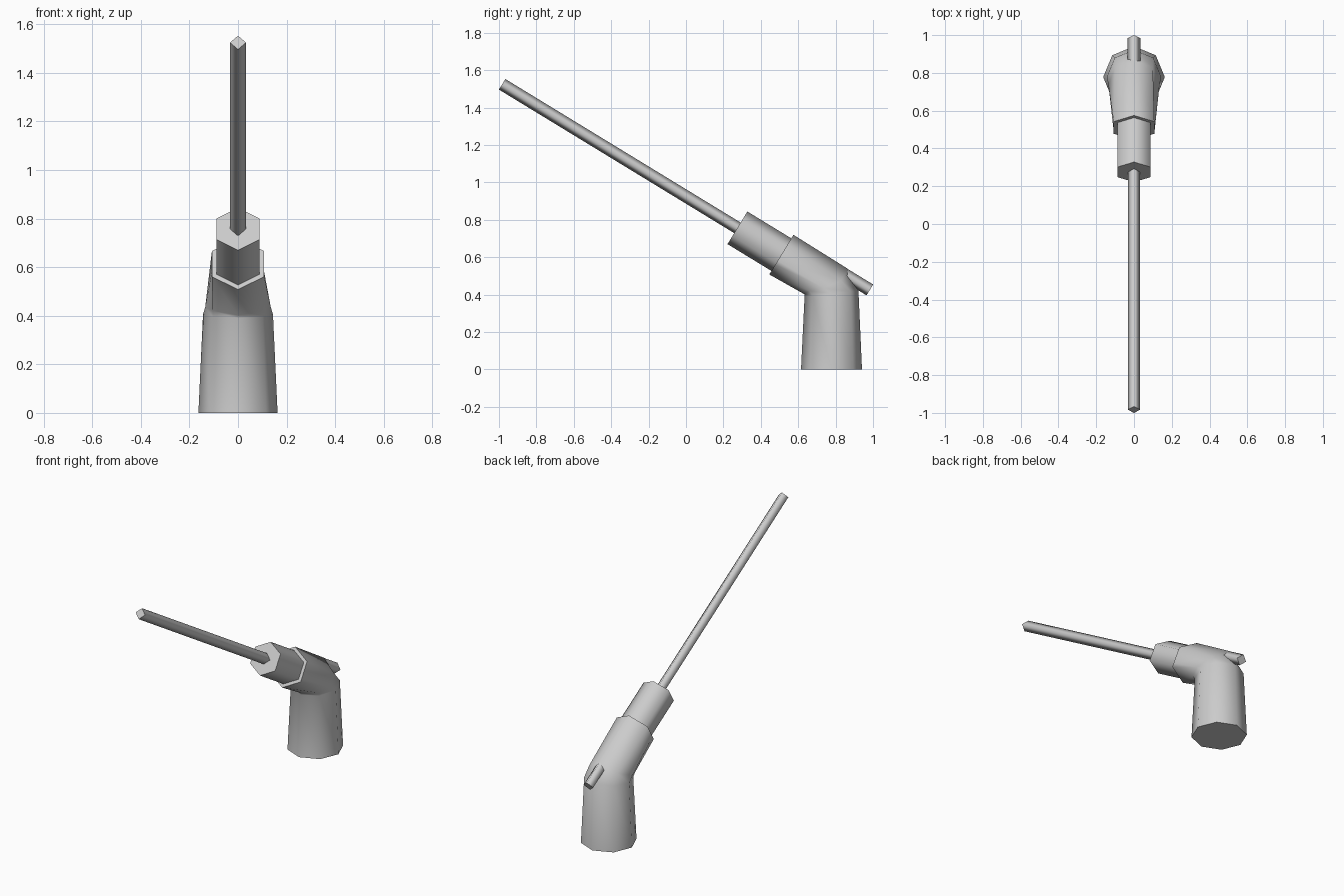
import bpy, bmesh
from math import sin, cos, radians
from mathutils import Vector

cube = bpy.data.objects.get("Cube")
if cube:
    bpy.data.objects.remove(cube, do_unlink=True)

# One plain grey for everything
grey = bpy.data.materials.new("plain grey")
grey.use_nodes = True
colour = (0.6, 0.6, 0.6, 1)
grey.diffuse_color = colour
grey.node_tree.nodes["Principled BSDF"].inputs["Base Color"].default_value = colour


def loft(name, rings):
    """Join rings of equal length with smooth sides and flat end caps."""
    bm = bmesh.new()
    loops = [[bm.verts.new(p) for p in ring] for ring in rings]
    n = len(loops[0])
    for low, high in zip(loops, loops[1:]):
        for i in range(n):
            j = (i + 1) % n
            bm.faces.new((low[i], low[j], high[j], high[i])).smooth = True
    bm.faces.new(loops[0])
    bm.faces.new(loops[-1])
    bmesh.ops.remove_doubles(bm, verts=bm.verts, dist=0.0005)
    bmesh.ops.recalc_face_normals(bm, faces=bm.faces)
    mesh = bpy.data.meshes.new(name)
    bm.to_mesh(mesh)
    bm.free()
    mesh.materials.append(grey)
    obj = bpy.data.objects.new(name, mesh)
    bpy.context.collection.objects.link(obj)


# The barrel axis slopes upward toward the front
slope = 0.61
axis = Vector((0, -1, slope)).normalized()
up = Vector((0, slope, 1)).normalized()
side = Vector((1, 0, 0))


def on_axis(y):
    return Vector((0, y, 0.757 - (y - 0.275) * slope))


def ring(centre, radius, sides):
    """Polygon square to the barrel axis, with a corner on top."""
    angles = [radians(360 * i / sides) for i in range(sides)]
    return [centre + radius * (side * sin(a) + up * cos(a)) for a in angles]


def mirrored(half):
    """Close a right-hand profile, back to front, into a symmetric ring."""
    return half + [(-x, y, z) for x, y, z in reversed(half[1:-1])]


def octagon(radius, z, lift=0):
    return [(radius * sin(radians(a)), 0.778 + radius * cos(radians(a)),
             z + lift * cos(radians(a))) for a in range(0, 360, 45)]


# Long square rod, hexagonal sleeve and the small stub at the back
loft("long_rod", [ring(on_axis(-0.983), 0.033, 4), ring(on_axis(0.32), 0.033, 4)])
loft("barrel_sleeve", [ring(on_axis(0.275), 0.102, 6), ring(on_axis(0.60), 0.102, 6)])
stub_end = Vector((0, 0.983, 0.425))
loft("rear_stub", [ring(stub_end, 0.034, 4), ring(stub_end + axis * 0.16, 0.034, 4)])

# Bent body: octagonal handle blending into a hexagonal collar
collar = [tuple(p) for p in ring(on_axis(0.51), 0.124, 6)]
top, upper, lower, bottom = collar[:4]
between = tuple(Vector(upper).lerp(Vector(lower), 0.8))
mouth = mirrored([top, upper, between, lower, bottom])
bend = mirrored([(0, 0.865, 0.538), (0.1, 0.83, 0.475), (0.135, 0.735, 0.435),
                 (0.104, 0.66, 0.42), (0, 0.633, 0.402)])
loft("bent_handle", [octagon(0.163, 0), octagon(0.144, 0.405, 0.015), bend, mouth])
